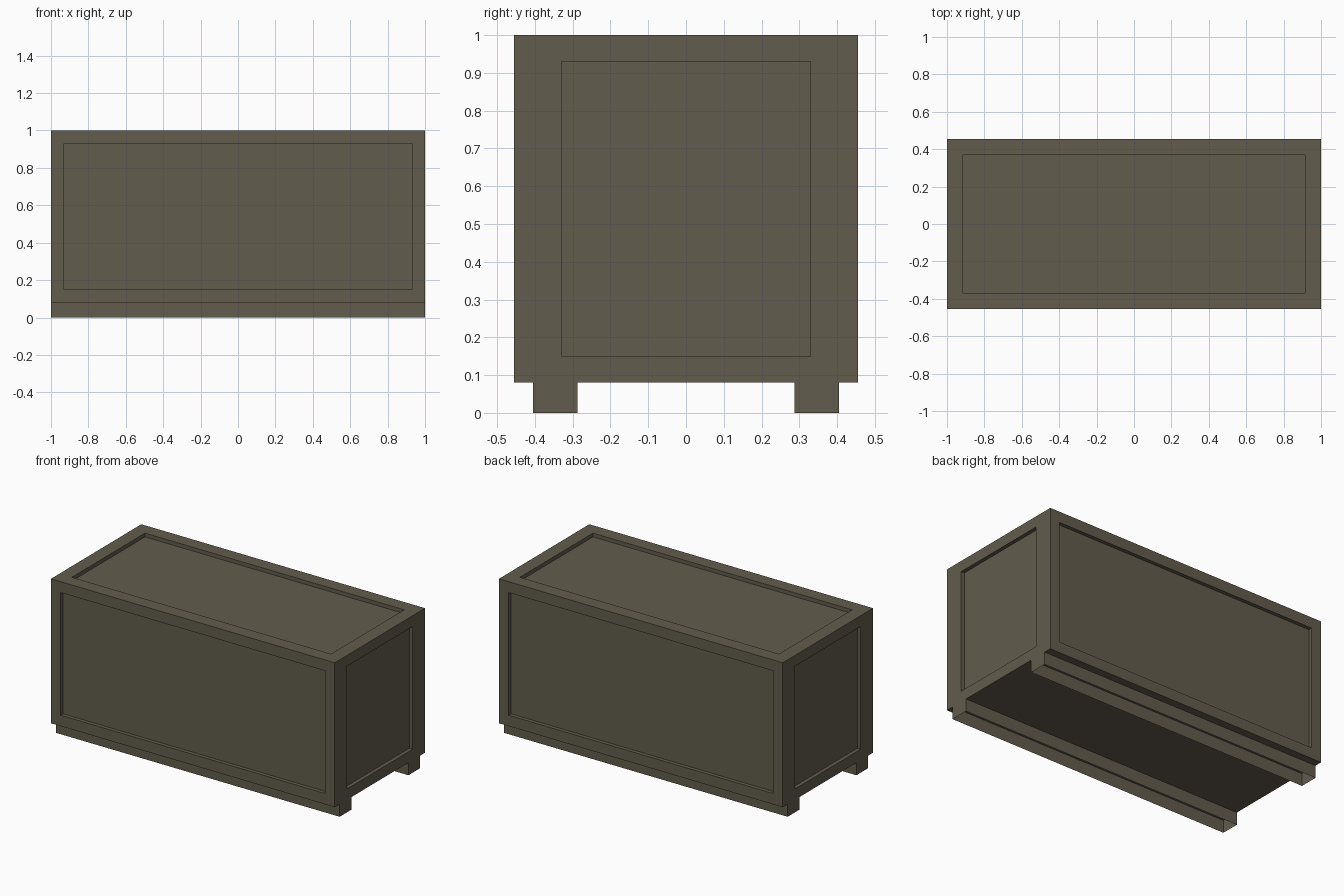
import bpy, bmesh
from mathutils import Matrix

if "Cube" in bpy.data.objects:
    bpy.data.objects.remove(bpy.data.objects["Cube"])

DEPTH = 0.024           # how far the panels sit back
paint = bpy.data.materials.new("dark_olive_brown")
paint.diffuse_color = (0.122, 0.107, 0.074, 1)
paint.use_nodes = True
paint.node_tree.nodes["Principled BSDF"].inputs["Base Color"].default_value = paint.diffuse_color


def box(bm, lo, hi):
    """Axis-aligned box between two corners."""
    size = [b - a for a, b in zip(lo, hi)]
    mid = [(a + b) / 2 for a, b in zip(lo, hi)]
    mat = Matrix.Translation(mid) @ Matrix.Diagonal((*size, 1))
    bmesh.ops.create_cube(bm, size=1, matrix=mat)
    bm.normal_update()


def finish(bm, name):
    mesh = bpy.data.meshes.new(name)
    bm.to_mesh(mesh)
    bm.free()
    mesh.materials.append(paint)
    bpy.context.collection.objects.link(bpy.data.objects.new(name, mesh))


# Crate body with a recessed panel on every side except the underside
bm = bmesh.new()
box(bm, (-1, -0.455, 0.08), (1, 0.455, 1))
for face in [f for f in bm.faces if f.normal.z > -0.5]:
    normal = face.normal.copy()
    margin = 0.123 if normal.z > 0.5 else 0.098
    bmesh.ops.inset_individual(bm, faces=[face], thickness=margin)
    if abs(normal.x) > 0.5:             # end panels have wider upright posts
        for v in face.verts:
            v.co.y = 0.33 if v.co.y > 0 else -0.33
    panel = bmesh.ops.extrude_discrete_faces(bm, faces=[face])["faces"][0]
    bmesh.ops.translate(bm, verts=panel.verts, vec=normal * -DEPTH)
finish(bm, "crate_body")

# Two hollow runners under the body, open at the bottom
for name, y0, y1 in (("front_runner", -0.405, -0.287), ("back_runner", 0.287, 0.405)):
    bm = bmesh.new()
    box(bm, (-1, y0, 0), (1, y1, 0.08))
    open_faces = [f for f in bm.faces if abs(f.normal.z) > 0.5]
    bmesh.ops.delete(bm, geom=open_faces, context="FACES_ONLY")
    finish(bm, name)
